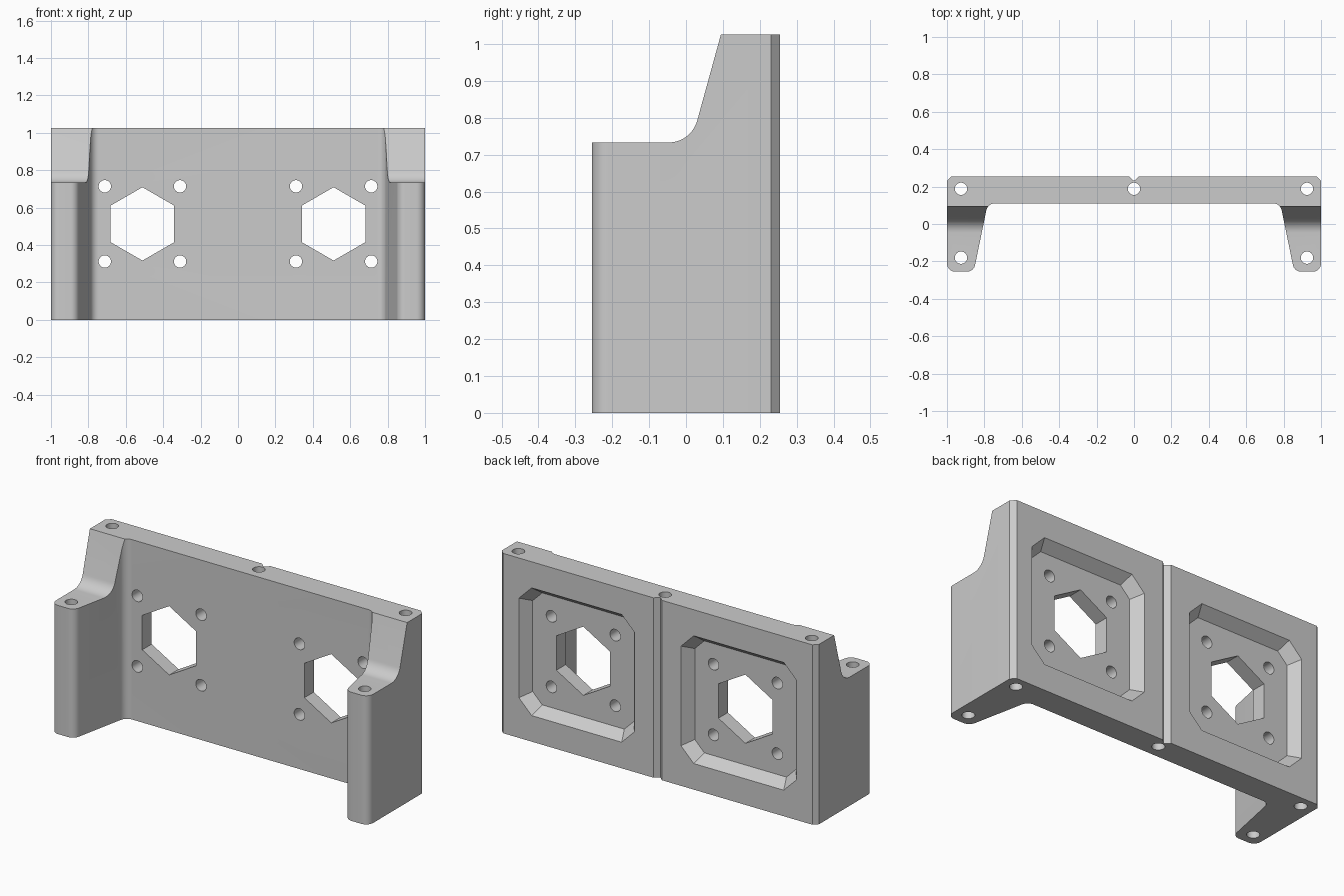
import bpy, bmesh
from math import pi, cos, sin, tan
from mathutils import Vector

if "Cube" in bpy.data.objects:
    bpy.data.objects.remove(bpy.data.objects["Cube"])

HEIGHT, BACK, FRONT, PLATE_FRONT = 1.025, 0.255, -0.255, 0.11
MID_X, MID_Z = 0.511, HEIGHT / 2

grey = bpy.data.materials.new("plain grey")
grey.use_nodes = True
colour = (0.6, 0.6, 0.6, 1)
grey.diffuse_color = colour
grey.node_tree.nodes["Principled BSDF"].inputs["Base Color"].default_value = colour


def rounded(points, steps=10):
    """Outline from (x, y, radius) corners, with fillets where radius > 0."""
    out = []
    for i, (x, y, r) in enumerate(points):
        p = Vector((x, y))
        if not r:
            out.append(p)
            continue
        a = (Vector(points[i - 1][:2]) - p).normalized()
        b = (Vector(points[(i + 1) % len(points)][:2]) - p).normalized()
        inward, across = (a + b).normalized(), (b - a).normalized()
        half = a.angle(b) / 2
        centre = p + inward * (r / sin(half))
        for k in range(steps + 1):
            t = (pi - 2 * half) * (k / steps - 0.5)
            out.append(centre + (across * sin(t) - inward * cos(t)) * r)
    return out


def circle(cx, cy, r, n, turn=0.0):
    return [Vector((cx + r * cos(turn + 2 * pi * k / n),
                    cy + r * sin(turn + 2 * pi * k / n))) for k in range(n)]


def octagon(cx, cy, h, c):
    return [Vector((cx + x, cy + y)) for x, y in
            [(h, h - c), (h - c, h), (c - h, h), (-h, h - c),
             (-h, c - h), (c - h, -h), (h - c, -h), (h, c - h)]]


PLACE = {"x": lambda p, d: (d, p.x, p.y),
         "y": lambda p, d: (p.x, d, p.y),
         "z": lambda p, d: (p.x, p.y, d)}


def prism(bm, axis, outline, d0, d1, outline2=None):
    """Solid between two outlines placed at d0 and d1 along an axis."""
    place = PLACE[axis]
    a = [bm.verts.new(place(p, d0)) for p in outline]
    b = [bm.verts.new(place(p, d1)) for p in (outline2 or outline)]
    bm.faces.new(a)
    bm.faces.new(b[::-1])
    for i in range(len(a)):
        j = (i + 1) % len(a)
        bm.faces.new((a[j], a[i], b[i], b[j]))


def finish(bm, name):
    bmesh.ops.recalc_face_normals(bm, faces=bm.faces)
    mesh = bpy.data.meshes.new(name)
    bm.to_mesh(mesh)
    bm.free()
    mesh.materials.append(grey)
    obj = bpy.data.objects.new(name, mesh)
    bpy.context.collection.objects.link(obj)
    return obj


def cut(target, bm, name):
    cutter = finish(bm, name)
    cutter.hide_render = True
    mod = target.modifiers.new(name, "BOOLEAN")
    mod.operation, mod.solver, mod.object = "DIFFERENCE", "EXACT", cutter
    bpy.context.view_layer.objects.active = target
    bpy.ops.object.modifier_apply(modifier=mod.name)
    bpy.data.objects.remove(cutter)


# Plan of the bracket: back plate with a V groove and two tapering legs
half_plan = [(0.027, BACK, 0), (0.975, BACK, 0), (1, 0.23, 0),
             (1, FRONT, 0.045), (0.857, FRONT, 0.045), (0.782, PLATE_FRONT, 0.045)]
plan = [(0, 0.23, 0)] + half_plan + [(-x, y, r) for x, y, r in half_plan[::-1]]
bm = bmesh.new()
prism(bm, "z", rounded(plan), 0, HEIGHT)
bracket = finish(bm, "motor_bracket")

# Sloped step that lowers the front of the legs
step = [(-0.4, 0.733, 0), (0.014, 0.733, 0.08), (0.122, 1.125, 0), (-0.4, 1.125, 0)]
bm = bmesh.new()
prism(bm, "x", rounded(step), -1.1, 1.1)
cut(bracket, bm, "leg_step")

# Tapered pockets in the back
bm = bmesh.new()
for side in (-1, 1):
    prism(bm, "y", octagon(side * MID_X, MID_Z, 0.379, 0.087), BACK + 0.02,
          BACK - 0.06, octagon(side * MID_X, MID_Z, 0.319, 0.06))
cut(bracket, bm, "back_pockets")

# Hexagonal openings with four screw holes each
bm = bmesh.new()
for side in (-1, 1):
    cx = side * MID_X
    prism(bm, "y", circle(cx, MID_Z, 0.196, 6, pi / 2), 0, 0.4)
    for dx in (-0.201, 0.201):
        for dz in (-0.201, 0.201):
            prism(bm, "y", circle(cx + dx, MID_Z + dz, 0.033, 32), 0, 0.4)
cut(bracket, bm, "plate_holes")

# Vertical bolt holes
bm = bmesh.new()
for x, y in [(0, 0.188), (0.925, 0.188), (-0.925, 0.188), (0.925, -0.18), (-0.925, -0.18)]:
    prism(bm, "z", circle(x, y, 0.033, 32), -0.1, 1.2)
cut(bracket, bm, "bolt_holes")

# Smooth the fillets and holes, keep the hard edges
bpy.ops.object.select_all(action="DESELECT")
bracket.select_set(True)
bpy.context.view_layer.objects.active = bracket
bpy.ops.object.shade_smooth_by_angle(angle=pi / 6)
